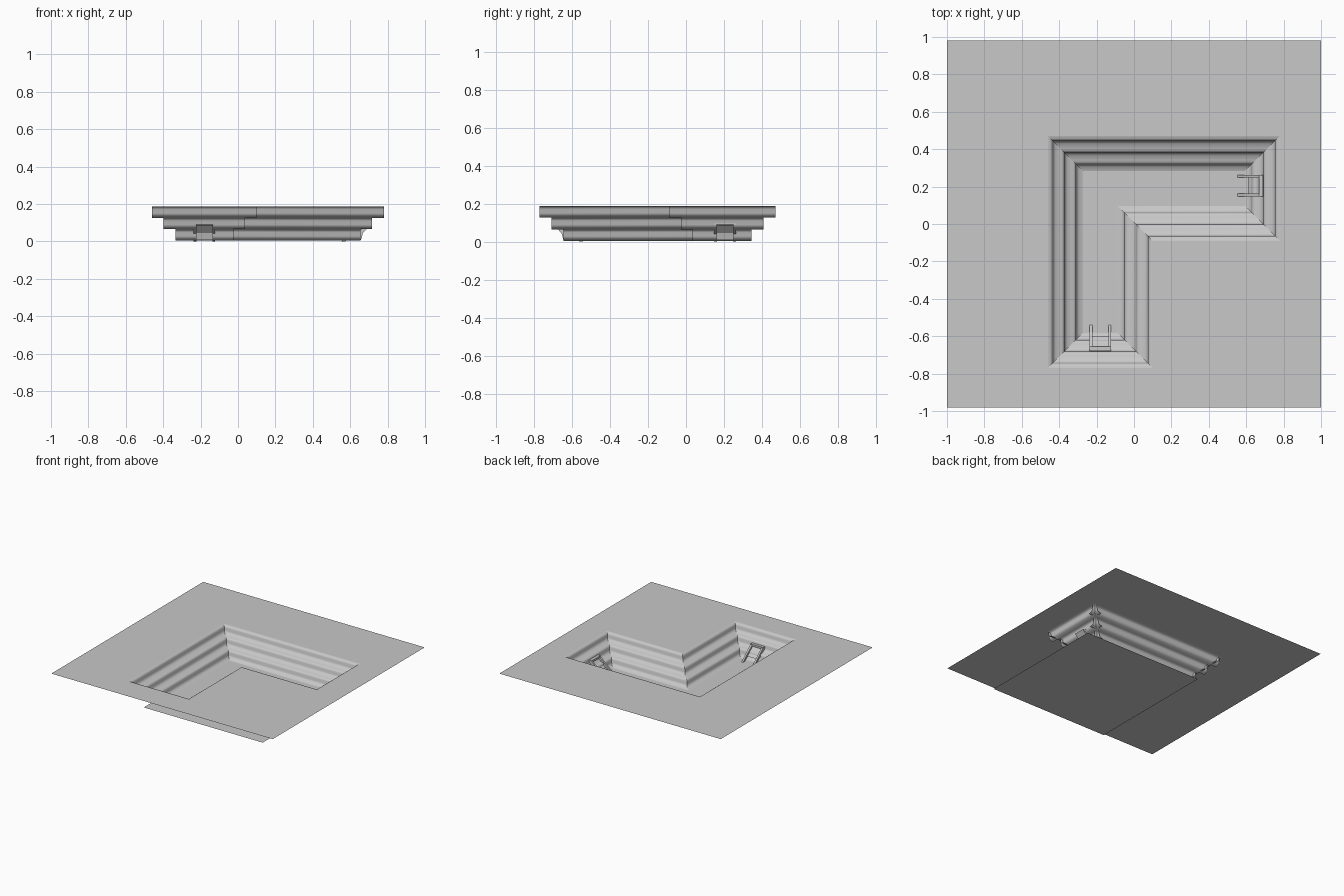
import bpy
import bmesh
from mathutils import Vector

cube = bpy.data.objects.get("Cube")
if cube:
    bpy.data.objects.remove(cube, do_unlink=True)

grey = bpy.data.materials.new("concrete grey")
grey.use_nodes = True
grey.diffuse_color = (0.58, 0.58, 0.58, 1)
grey.node_tree.nodes["Principled BSDF"].inputs["Base Color"].default_value = grey.diffuse_color

TOP = 0.187
STEP = 0.0625          # how far each tier moves inward
TIER = 0.061           # height of each tier
WEST, EAST, SOUTH, NORTH = -0.46, 0.78, -0.77, 0.47
INNER_X, INNER_Y = 0.10, -0.09


def finish(bm, name, smooth=False):
    mesh = bpy.data.meshes.new(name)
    bm.to_mesh(mesh)
    bm.free()
    mesh.materials.append(grey)
    ob = bpy.data.objects.new(name, mesh)
    bpy.context.collection.objects.link(ob)
    if smooth:
        bpy.ops.object.select_all(action="DESELECT")
        ob.select_set(True)
        bpy.context.view_layer.objects.active = ob
        bpy.ops.object.shade_smooth_by_angle()
    return ob


def in_pit(x, y):
    if not (WEST < x < EAST and SOUTH < y < NORTH):
        return False
    return x < INNER_X or y > INNER_Y


# Ground sheet with an L-shaped opening
bm = bmesh.new()
xs = (-1, WEST, INNER_X, EAST, 1)
ys = (-0.98, SOUTH, INNER_Y, NORTH, 0.98)
for x0, x1 in zip(xs, xs[1:]):
    for y0, y1 in zip(ys, ys[1:]):
        if not in_pit((x0 + x1) / 2, (y0 + y1) / 2):
            bm.faces.new([bm.verts.new((x, y, TOP))
                          for x, y in ((x0, y0), (x1, y0), (x1, y1), (x0, y1))])
bmesh.ops.remove_doubles(bm, verts=bm.verts, dist=0.001)
bmesh.ops.dissolve_limit(bm, angle_limit=0.01, verts=bm.verts, edges=bm.edges)
finish(bm, "ground")

# Square pit floor
bm = bmesh.new()
bm.faces.new([bm.verts.new(p) for p in
              ((-0.33, -0.745, 0), (0.745, -0.745, 0), (0.745, 0.35, 0), (-0.33, 0.35, 0))])
finish(bm, "pit_floor")

# Tier profile: rounded lip, steep wall, cove running to the next tier (inward, down)
PROFILE = [(0, 0), (0.014, 0.003), (0.021, 0.008), (0.025, 0.016), (0.027, 0.036),
           (0.031, 0.046), (0.040, 0.054), (0.0625, TIER)]


def wall(name, a, b, inward, top, inner_start=False, inner_end=False):
    """Sweep the profile from a to b, mitring only the re-entrant corner."""
    a, b, n = Vector(a), Vector(b), Vector(inward)
    along = (b - a).normalized()
    bm = bmesh.new()
    rows = []
    for d, drop in PROFILE:
        p = a + n * d - along * (d if inner_start else 0)
        q = b + n * d + along * (d if inner_end else 0)
        rows.append([bm.verts.new((v.x, v.y, top - drop)) for v in (p, q)])
    for r, s in zip(rows, rows[1:]):
        f = bm.faces.new((r[0], r[1], s[1], s[0]))
        f.normal_update()
        if f.normal.dot(Vector((n.x, n.y, 1))) < 0:
            f.normal_flip()
    finish(bm, name, smooth=True)


for i, tier in enumerate(("upper", "middle", "lower")):
    o = STEP * i
    w, e, s, n = WEST + o, EAST - o, SOUTH + o, NORTH - o
    ix, iy = INNER_X - o, INNER_Y + o
    top = TOP - TIER * i
    wall(tier + "_left_wall", (w, s), (w, n), (1, 0), top)
    wall(tier + "_back_wall", (w, n), (e, n), (0, -1), top)
    wall(tier + "_east_end", (e, n), (e, iy), (-1, 0), top)
    wall(tier + "_inner_wall_x", (e, iy), (ix, iy), (0, 1), top, inner_end=True)
    wall(tier + "_inner_wall_y", (ix, iy), (ix, s), (-1, 0), top, inner_start=True)
    wall(tier + "_front_end", (ix, s), (w, s), (0, 1), top)


# Ladders leaning on both ends of the pit: (outward, height) side outlines
def prism(name, outline, lo, hi, place):
    bm = bmesh.new()
    face = bm.faces.new([bm.verts.new(place(lo, u, z)) for u, z in outline])
    out = bmesh.ops.extrude_face_region(bm, geom=[face])
    shift = Vector(place(hi, 0, 0)) - Vector(place(lo, 0, 0))
    bmesh.ops.translate(bm, vec=shift,
                        verts=[g for g in out["geom"] if isinstance(g, bmesh.types.BMVert)])
    bmesh.ops.recalc_face_normals(bm, faces=bm.faces)
    finish(bm, name)


RAIL = [(0.54, 0.0), (0.56, 0.0), (0.675, 0.083), (0.675, 0.105), (0.66, 0.105)]
PLATE = [(0.60, 0.028), (0.645, 0.008), (0.655, 0.045), (0.697, 0.088), (0.67, 0.09)]
BAR = [(0.655, 0.09), (0.678, 0.09), (0.678, 0.106), (0.655, 0.106)]


def ladder(name, place):
    for side, sign in (("first", -1), ("second", 1)):
        c = sign * 0.05
        prism(f"{name}_{side}_rail", RAIL, c - 0.007, c + 0.007, place)
    prism(name + "_plate", PLATE, -0.045, 0.045, place)
    prism(name + "_top_bar", BAR, -0.057, 0.057, place)


ladder("front_ladder", lambda t, u, z: (-0.18 + t, -u, z))
ladder("east_ladder", lambda t, u, z: (u + 0.013, 0.205 + t, z))
